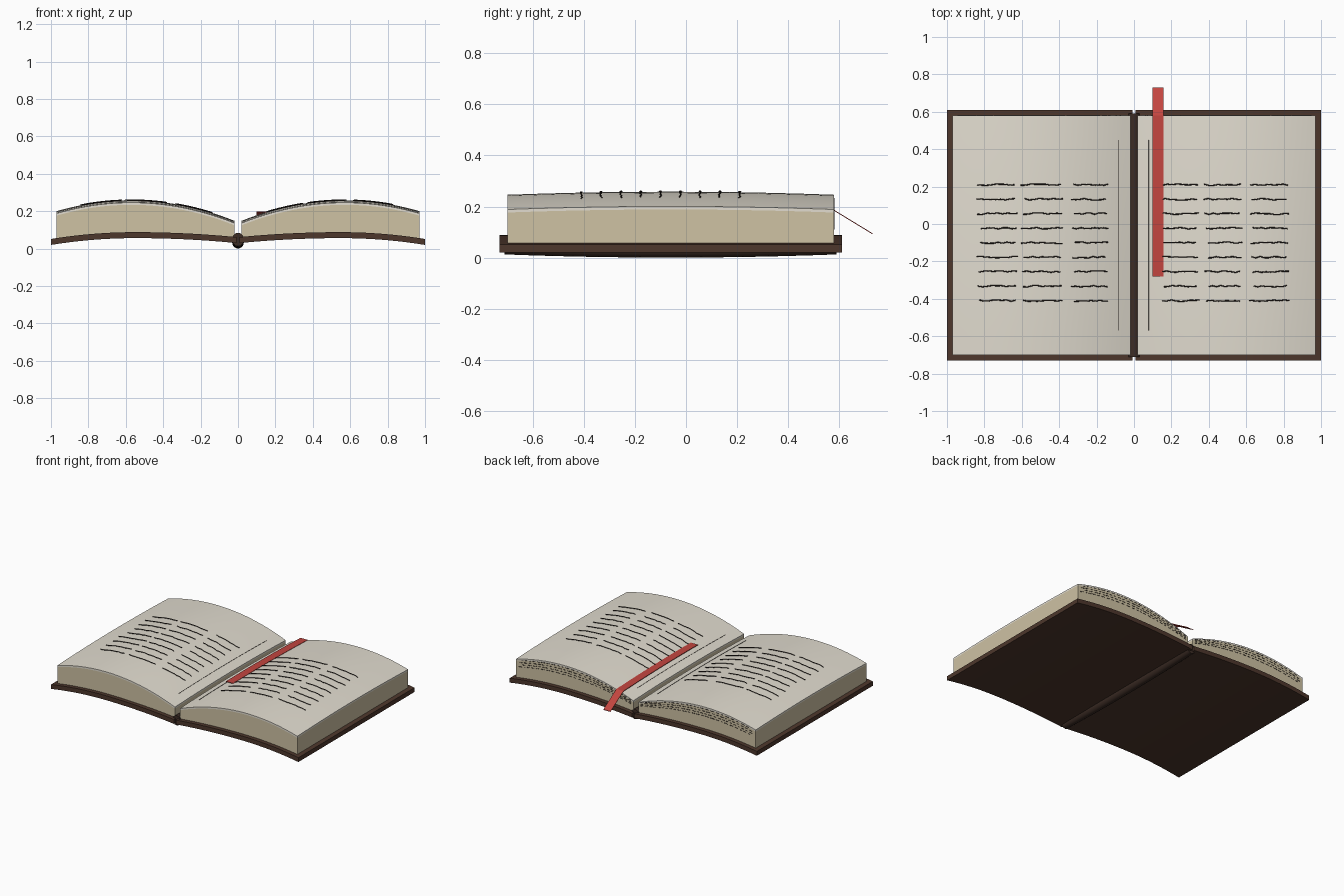
import bpy, bmesh, math, random

if "Cube" in bpy.data.objects:
    bpy.data.objects.remove(bpy.data.objects["Cube"])

random.seed(4)
Y0, Y1 = -0.70, 0.58          # page extent
YC, YH = -0.06, 0.64


def material(name, rgb):
    m = bpy.data.materials.new(name)
    m.diffuse_color = (*rgb, 1)
    m.use_nodes = True
    m.node_tree.nodes["Principled BSDF"].inputs["Base Color"].default_value = m.diffuse_color
    return m


LEATHER = material("leather", (0.075, 0.038, 0.025))
DARK = material("dark_leather", (0.045, 0.025, 0.018))
PAPER = material("paper", (0.76, 0.72, 0.63))
EDGE = material("page_edges", (0.62, 0.54, 0.37))
INK = material("ink", (0.03, 0.022, 0.018))
RED = material("ribbon_red", (0.55, 0.06, 0.05))


def bow(y):
    return 0.012 * (1 - ((y - YC) / YH) ** 2)


def page_z(x, y):             # top surface of the open page
    return 0.246 - 0.36 * (abs(x) - 0.57) ** 2 + bow(y)


def cover_z(x, y=0):          # inner surface of the cover
    d = abs(x) - 0.55
    return 0.088 - (0.18 if d > 0 else 0.09) * d * d


def finish(name, bm, mat, mirror=False):
    bmesh.ops.recalc_face_normals(bm, faces=bm.faces[:])
    me = bpy.data.meshes.new(name)
    bm.to_mesh(me)
    bm.free()
    ob = bpy.data.objects.new(name, me)
    bpy.context.collection.objects.link(ob)
    me.materials.append(mat)
    if mirror:
        ob.modifiers.new("Mirror", 'MIRROR').use_axis[0] = True
        ob.modifiers["Mirror"].use_mirror_merge = False
    bpy.ops.object.select_all(action='DESELECT')
    ob.select_set(True)
    bpy.context.view_layer.objects.active = ob
    bpy.ops.object.shade_smooth_by_angle(angle=math.radians(30))
    return ob


def slab(name, x0, x1, y0, y1, low, high, mat, nx=24, ny=10, mirror=True):
    """Closed curved slab between two height functions."""
    bm = bmesh.new()
    layers = []
    for f in (low, high):
        layers.append([[bm.verts.new((x, y, f(x, y)))
                        for y in (y0 + (y1 - y0) * j / ny for j in range(ny + 1))]
                       for x in (x0 + (x1 - x0) * i / nx for i in range(nx + 1))])
    a, b = layers
    for g in layers:
        for i in range(nx):
            for j in range(ny):
                bm.faces.new((g[i][j], g[i + 1][j], g[i + 1][j + 1], g[i][j + 1]))
    for i in range(nx):
        for j in (0, ny):
            bm.faces.new((a[i][j], a[i + 1][j], b[i + 1][j], b[i][j]))
    for j in range(ny):
        for i in (0, nx):
            bm.faces.new((a[i][j], a[i][j + 1], b[i][j + 1], b[i][j]))
    return finish(name, bm, mat, mirror)


def strokes(name, paths, radius, mat):
    cu = bpy.data.curves.new(name, 'CURVE')
    cu.dimensions = '3D'
    cu.bevel_depth = radius
    cu.bevel_resolution = 0
    cu.use_fill_caps = True
    for pts in paths:
        sp = cu.splines.new('POLY')
        sp.points.add(len(pts) - 1)
        for p, co in zip(sp.points, pts):
            p.co = (*co, 1)
    cu.materials.append(mat)
    bpy.context.collection.objects.link(bpy.data.objects.new(name, cu))


# covers
slab("cover", 0.008, 1.0, -0.73, 0.61,
     lambda x, y: cover_z(x) - 0.032, cover_z, LEATHER)

# page blocks and the top sheets
slab("page_block", 0.02, 0.97, Y0, Y1, lambda x, y: cover_z(x) - 0.002,
     lambda x, y: page_z(x, y) - 0.012, EDGE)
slab("top_page", 0.02, 0.97, Y0, Y1,
     lambda x, y: page_z(x, y) - 0.012, page_z, PAPER)

# spine: round bar, slightly bowed downwards
bm = bmesh.new()
rings = []
for j in range(13):
    y = -0.71 + 1.30 * j / 12
    zc = 0.048 - bow(y)
    rings.append([bm.verts.new((0.032 * math.cos(k * math.tau / 16), y,
                                zc + 0.036 * math.sin(k * math.tau / 16)))
                  for k in range(16)])
for p, q in zip(rings, rings[1:]):
    for k in range(16):
        bm.faces.new((p[k], p[k - 1], q[k - 1], q[k]))
bm.faces.new(rings[0])
bm.faces.new(rings[-1])
finish("spine", bm, DARK)

# handwriting: nine rows of three words on each page
words = [(-0.83, -0.63), (-0.60, -0.385), (-0.33, -0.145),
         (0.145, 0.34), (0.385, 0.575), (0.63, 0.825)]
paths = []
for r in range(9):
    for a, b in words:
        a += random.uniform(-0.015, 0.015)
        b += random.uniform(-0.01, 0.01)
        pts = []
        for k in range(9):
            x = a + (b - a) * k / 8
            y = 0.21 - 0.0775 * r + random.uniform(-0.004, 0.004)
            pts.append((x, y, page_z(x, y) + 0.002))
        paths.append(pts)
strokes("text_line", paths, 0.003, INK)

# gutter crease lines
paths = []
for x in (-0.085, 0.08):
    ys = [-0.57 + 1.02 * k / 12 for k in range(13)]
    paths.append([(x, y, page_z(x, y) + 0.0005) for y in ys])
strokes("gutter_line", paths, 0.0015, INK)

# broken leaf lines on the head edge of the pages
paths = []
for s in (-1, 1):
    for f in (0.58, 0.69, 0.80, 0.91):
        x = 0.04
        while x < 0.93:
            e = x + random.uniform(0.012, 0.03)
            paths.append([(s * u, Y1 + 0.0005,
                           cover_z(u) + f * (page_z(u, Y1) - cover_z(u)))
                          for u in (x, e)])
            x = e + random.uniform(0.01, 0.02)
strokes("leaf_line", paths, 0.002, INK)

# ribbon bookmark lying on the right page and hanging over the head edge


def ribbon_z(x, y):
    if y <= Y1:
        return page_z(0.155, y) - 0.001
    return page_z(0.155, Y1) - 0.001 - (y - Y1) * 0.61


slab("bookmark", 0.10, 0.157, -0.28, 0.58, ribbon_z,
     lambda x, y: ribbon_z(x, y) + 0.004, RED, nx=2, ny=14, mirror=False)
slab("bookmark_tail", 0.10, 0.157, 0.58, 0.73, ribbon_z,
     lambda x, y: ribbon_z(x, y) + 0.004, RED, nx=2, ny=3, mirror=False)
